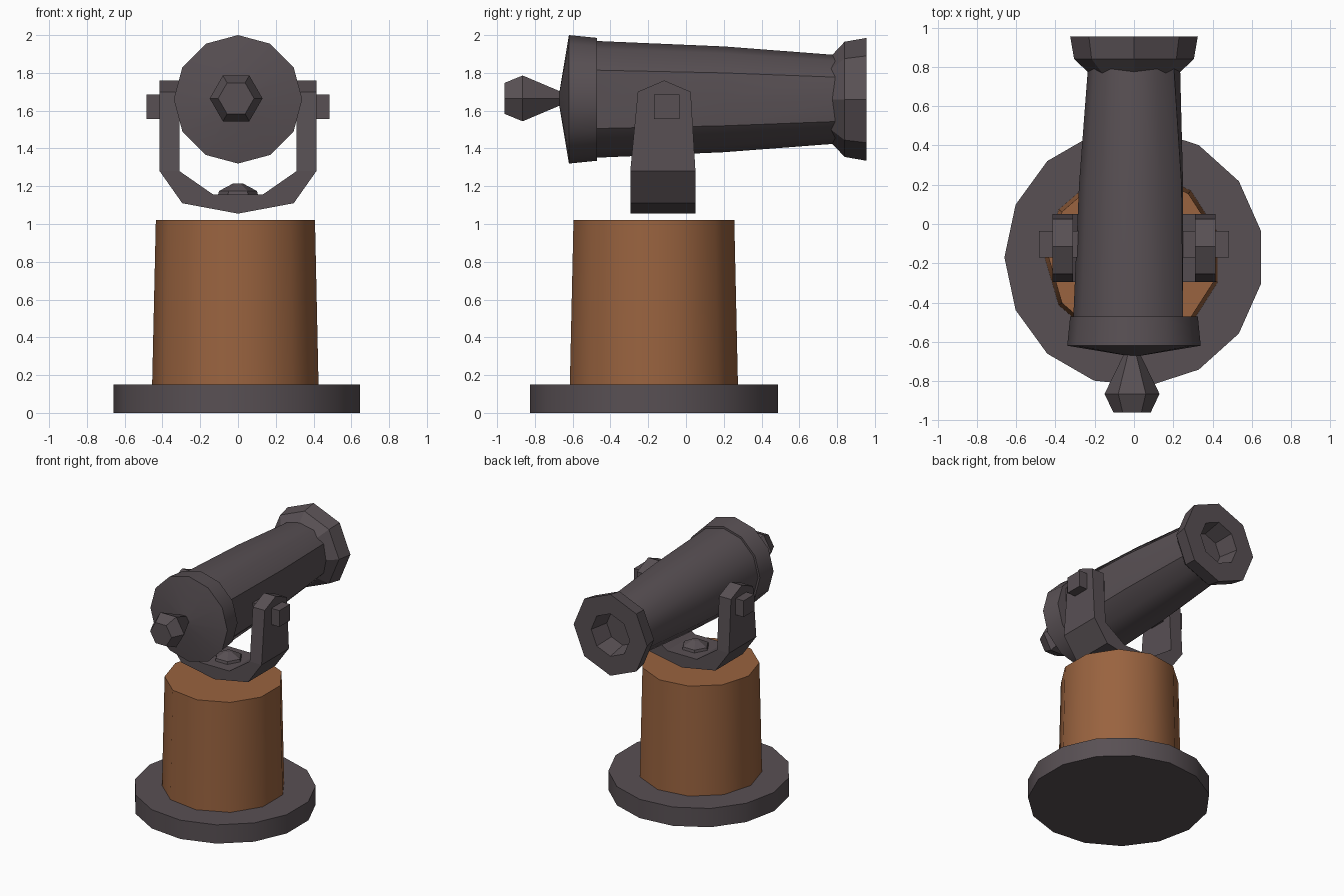
import bpy, bmesh, math

if "Cube" in bpy.data.objects:
    bpy.data.objects.remove(bpy.data.objects["Cube"])


def material(name, rgb):
    m = bpy.data.materials.new(name)
    m.diffuse_color = (*rgb, 1)
    m.use_nodes = True
    m.node_tree.nodes["Principled BSDF"].inputs["Base Color"].default_value = m.diffuse_color
    return m


IRON = material("dark_iron", (0.098, 0.080, 0.088))
WOOD = material("brown_wood", (0.32, 0.125, 0.05))


def finish(name, bm, mat, smooth=None):
    bmesh.ops.recalc_face_normals(bm, faces=bm.faces)
    mesh = bpy.data.meshes.new(name)
    bm.to_mesh(mesh)
    bm.free()
    mesh.materials.append(mat)
    ob = bpy.data.objects.new(name, mesh)
    bpy.context.collection.objects.link(ob)
    if smooth:
        bpy.context.view_layer.objects.active = ob
        ob.select_set(True)
        bpy.ops.object.shade_smooth_by_angle(angle=math.radians(smooth))
        ob.select_set(False)
    return ob


def turned(name, profile, sides, mat, axis, centre, phase=0.0, smooth=None, max_x=9):
    """Solid of revolution from (distance along axis, radius) points, capped at both ends."""
    bm = bmesh.new()
    rings = []
    for d, r in profile:
        ring = []
        for i in range(sides):
            a = math.tau * (i + phase) / sides
            u, v = min(r * math.cos(a), max_x), r * math.sin(a)
            if axis == 'Y':
                co = (centre[0] + u, d, centre[1] + v)
            else:
                co = (centre[0] + u, centre[1] + v, d)
            ring.append(bm.verts.new(co))
        rings.append(ring)
    for a, b in zip(rings, rings[1:]):
        for i in range(sides):
            j = (i + 1) % sides
            bm.faces.new((a[i], a[j], b[j], b[i]))
    bm.faces.new(rings[0])
    bm.faces.new(rings[-1])
    return finish(name, bm, mat, smooth)


def box(name, lo, hi, mat):
    bm = bmesh.new()
    bmesh.ops.create_cube(bm, size=1)
    for v in bm.verts:
        v.co = [l + (c + 0.5) * (h - l) for l, h, c in zip(lo, hi, v.co)]
    return finish(name, bm, mat)


# Pedestal: iron foot and wooden post
FOOT = (0, -0.17)
turned("foot_plate", [(0, 0.66), (0.15, 0.66)], 15, IRON, 'Z', FOOT, 0.5, 30)
turned("wooden_post", [(0.13, 0.45), (1.02, 0.43)], 11, WOOD, 'Z', (-0.005, -0.17), 0.5, 35)

# Yoke: U-shaped bracket swept through stations, arms pointed at the top
half = [((0.415, 1.70), (0.31, 1.70)), ((0.415, 1.28), (0.31, 1.28)),
        ((0.295, 1.11), (0.13, 1.155))]
flip = [((-o[0], o[1]), (-i[0], i[1])) for o, i in half]
stations = flip + [((0, 1.055), (0, 1.155))] + half[::-1]
bm = bmesh.new()
loops = []
for k, (o, i) in enumerate(stations):
    tip = 0.06 if k in (0, len(stations) - 1) else 0
    y0, y1 = (-0.255, 0.025) if tip else (-0.295, 0.05)
    ym = (y0 + y1) / 2
    loops.append([bm.verts.new(c) for c in (
        (o[0], y0, o[1]), (o[0], ym, o[1] + tip), (o[0], y1, o[1]),
        (i[0], y1, i[1]), (i[0], ym, i[1] + tip), (i[0], y0, i[1]))])
for a, b in zip(loops, loops[1:]):
    for n in range(6):
        m = (n + 1) % 6
        bm.faces.new((a[n], a[m], b[m], b[n]))
for l in (loops[0], loops[-1]):
    bm.faces.new((l[0], l[1], l[4], l[5]))
    bm.faces.new((l[1], l[2], l[3], l[4]))
finish("yoke", bm, IRON)

# Bolt head in the yoke and trunnion pins through its arms
turned("yoke_bolt", [(1.14, 0.11), (1.175, 0.10), (1.215, 0.025)], 6, IRON, 'Z', (0, -0.12))
for side, x0, x1 in (("left", -0.485, -0.22), ("right", 0.22, 0.485)):
    box(side + "_trunnion", (x0, -0.17, 1.555), (x1, -0.035, 1.685), IRON)

# Cannon: tapered tube, breech ring, flared muzzle with bore, and rear knob
AXIS = (0, 1.66)
turned("cannon_tube", [(-0.50, 0.31), (0.20, 0.28), (0.79, 0.235)], 12, IRON, 'Y', AXIS, 0, 35, 0.25)
turned("breech_ring", [(-0.67, 0.04), (-0.62, 0.34), (-0.47, 0.325)], 12, IRON, 'Y', AXIS, 0, 35)
turned("muzzle", [(0.76, 0.22), (0.84, 0.305), (0.955, 0.325), (0.955, 0.17), (0.80, 0.14)],
       8, IRON, 'Y', AXIS)
turned("rear_knob", [(-0.96, 0.095), (-0.865, 0.14), (-0.65, 0.035)], 6, IRON, 'Y', (-0.01, 1.665))
